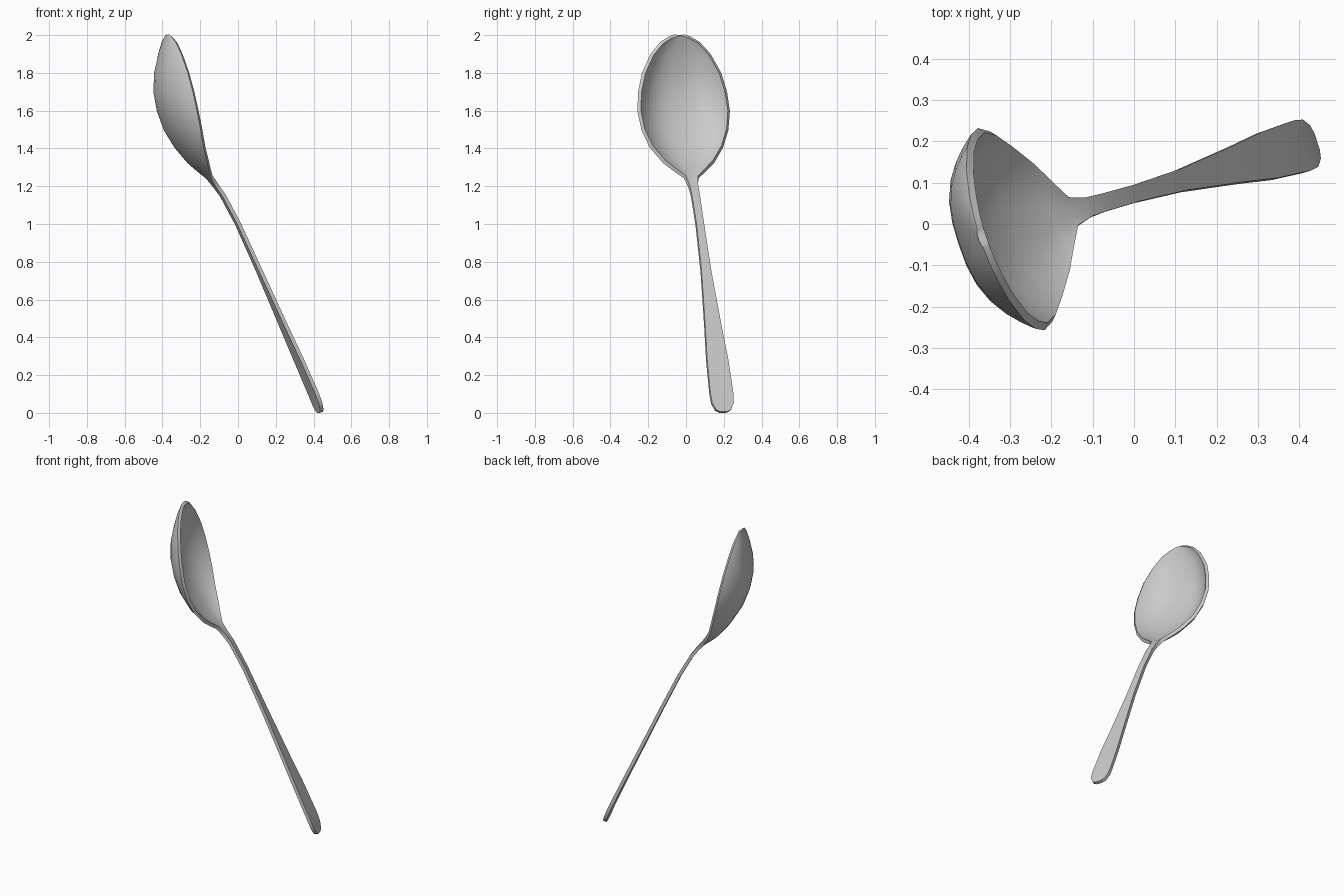
import bpy
import bmesh
import math
from mathutils import Vector

default_cube = bpy.data.objects.get("Cube")
if default_cube:
    bpy.data.objects.remove(default_cube, do_unlink=True)

# Leaning plane of the spoon: forward axis, width axis and centre offset
lean = math.radians(16)
forward = Vector((math.cos(lean), math.sin(lean), 0))
across = Vector((math.sin(lean), -math.cos(lean), 0))
side_offset = -0.07
roll = 0.04
thickness = 0.02
columns = 14

# Stations from handle end to bowl tip: height, edge, middle, half width
handle = [
    (0.003, .472, .472, .02), (0.015, .468, .468, .042), (0.05, .456, .456, .06),
    (0.1, .436, .436, .064), (0.28, .355, .355, .059), (0.45, .276, .276, .046),
    (0.75, .138, .138, .027), (1.0, .02, .02, .021), (1.15, -.063, -.063, .022),
    (1.2, -.1, -.1, .025),
]
bowl = [
    (1.25, -.138, -.145, .038), (1.29, -.165, -.192, .09), (1.33, -.19, -.235, .138),
    (1.41, -.23, -.3, .198), (1.5, -.258, -.355, .235), (1.6, -.283, -.392, .25),
    (1.7, -.303, -.412, .24), (1.8, -.322, -.41, .213), (1.9, -.341, -.39, .159),
    (1.96, -.352, -.375, .104), (1.988, -.358, -.364, .055), (1.998, -.36, -.362, .02),
]


def section(bm, height, edge, middle, half_width):
    """One row of points across the spoon, dished between its edges."""
    row = []
    for i in range(columns + 1):
        t = math.sin(math.pi * (i / columns - 0.5))
        w = t * half_width
        u = middle + (edge - middle) * abs(t) ** 2.8 + roll * w
        point = forward * u + across * (w + side_offset)
        point.z = height
        row.append(bm.verts.new(point))
    return row


# Loft the sheet through all sections
bm = bmesh.new()
rows = [section(bm, *station) for station in handle + bowl]
for low, high in zip(rows, rows[1:]):
    for i in range(columns):
        bm.faces.new((low[i], high[i], high[i + 1], low[i + 1]))
bmesh.ops.recalc_face_normals(bm, faces=bm.faces)
mesh = bpy.data.meshes.new("spoon")
bm.to_mesh(mesh)
bm.free()
spoon = bpy.data.objects.new("spoon", mesh)
bpy.context.collection.objects.link(spoon)

# Brushed grey metal
metal = bpy.data.materials.new("grey_metal")
metal.use_nodes = True
grey = (0.6, 0.6, 0.6, 1)
metal.diffuse_color = grey
metal.node_tree.nodes["Principled BSDF"].inputs["Base Color"].default_value = grey
mesh.materials.append(metal)

# Give the sheet its thickness, then smooth all but the rim
bpy.ops.object.select_all(action='DESELECT')
spoon.select_set(True)
bpy.context.view_layer.objects.active = spoon
solid = spoon.modifiers.new("thickness", 'SOLIDIFY')
solid.thickness = thickness
solid.offset = 0
bpy.ops.object.modifier_apply(modifier=solid.name)
bpy.ops.object.shade_smooth_by_angle(angle=math.radians(40))
